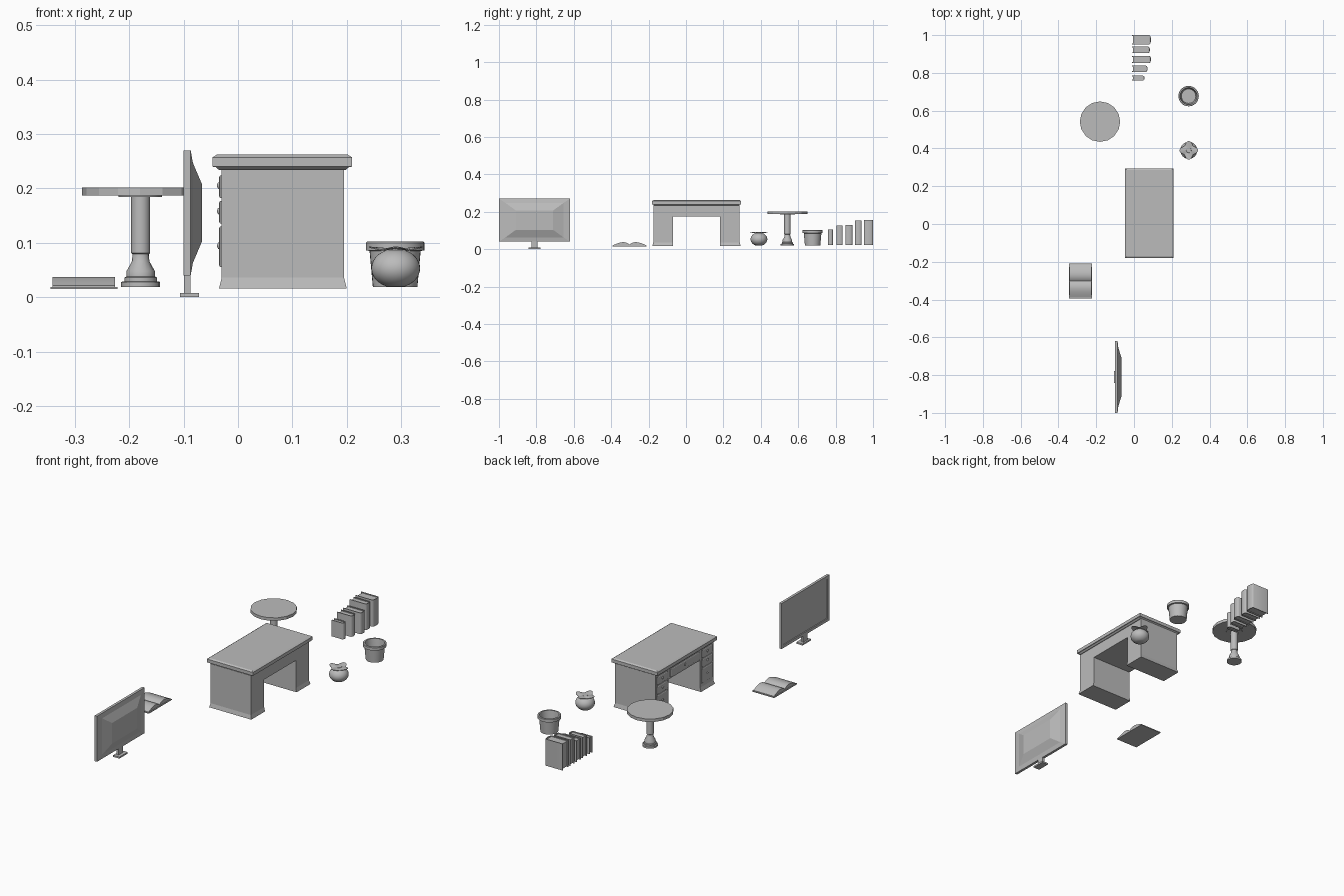
import bpy, bmesh, math
from math import cos, sin, pi

if "Cube" in bpy.data.objects:
    bpy.data.objects.remove(bpy.data.objects["Cube"], do_unlink=True)

grey = bpy.data.materials.new("plain grey")
grey.use_nodes = True
grey.diffuse_color = (0.5, 0.5, 0.5, 1)
grey.node_tree.nodes["Principled BSDF"].inputs["Base Color"].default_value = (0.5, 0.5, 0.5, 1)


def finish(name, bm, smooth=False):
    bmesh.ops.recalc_face_normals(bm, faces=bm.faces)
    me = bpy.data.meshes.new(name)
    bm.to_mesh(me)
    bm.free()
    me.materials.append(grey)
    ob = bpy.data.objects.new(name, me)
    bpy.context.collection.objects.link(ob)
    if smooth:
        bpy.ops.object.select_all(action='DESELECT')
        ob.select_set(True)
        bpy.context.view_layer.objects.active = ob
        bpy.ops.object.shade_smooth_by_angle(angle=math.radians(40))
    return ob


def loft(name, rings, smooth=False):
    """Skin a list of closed rings and cap both ends."""
    bm = bmesh.new()
    loops = [[bm.verts.new(p) for p in ring] for ring in rings]
    n = len(loops[0])
    for a, b in zip(loops, loops[1:]):
        for i in range(n):
            j = (i + 1) % n
            bm.faces.new((a[i], a[j], b[j], b[i]))
    bm.faces.new(loops[0])
    bm.faces.new(loops[-1])
    return finish(name, bm, smooth)


def rect(x0, x1, y0, y1, z):
    return [(x0, y0, z), (x1, y0, z), (x1, y1, z), (x0, y1, z)]


def rect_x(x, y, z, hy, hz):
    return [(x, y - hy, z - hz), (x, y + hy, z - hz), (x, y + hy, z + hz), (x, y - hy, z + hz)]


def box(name, x0, x1, y0, y1, z0, z1):
    return loft(name, [rect(x0, x1, y0, y1, z0), rect(x0, x1, y0, y1, z1)])


def turned(name, x, y, profile, sides=24, smooth=True):
    rings = [[(x + r * cos(2 * pi * i / sides), y + r * sin(2 * pi * i / sides), z)
              for i in range(sides)] for r, z in profile]
    return loft(name, rings, smooth)


def prism(name, outline, place, a, b, smooth=False):
    """Extrude a 2D outline from a to b along the axis chosen by place."""
    return loft(name, [[place(u, v, w) for u, v in outline] for w in (a, b)], smooth)


# Desk top with chamfered lips
slab = [(0.012, 0.234), (0.006, 0.239), (0, 0.24), (0, 0.257), (0.008, 0.262)]
loft("desk_top", [rect(-0.047 + d, 0.21 - d, -0.181 + d, 0.295 - d, z) for d, z in slab])

# Desk pedestals flare outwards at the floor
X0, X1 = -0.03, 0.195
for side, y_out, y_in, flare in (("front", -0.175, -0.07, -0.005), ("back", 0.287, 0.182, 0.005)):
    loft(side + "_pedestal", [rect(X0 - 0.005, X1 + 0.005, y_out + flare, y_in, 0.016),
                              rect(X0, X1, y_out, y_in, 0.036),
                              rect(X0, X1, y_out, y_in, 0.235)])
box("desk_crosspiece", X0, X1, -0.07, 0.182, 0.175, 0.235)


# Drawers with knobs
def drawer(name, y, half, z0, z1):
    zc, hz = (z0 + z1) / 2, (z1 - z0) / 2
    loft(name + "_front", [rect_x(X0, y, zc, half, hz), rect_x(X0 - 0.003, y, zc, half, hz),
                           rect_x(X0 - 0.005, y, zc, half - 0.004, hz - 0.004)])
    bm = bmesh.new()
    bmesh.ops.create_uvsphere(bm, u_segments=12, v_segments=8, radius=0.006)
    bmesh.ops.scale(bm, vec=(0.6, 1, 1), verts=bm.verts)
    bmesh.ops.translate(bm, vec=(X0 - 0.005, y, zc + 0.002), verts=bm.verts)
    finish(name + "_knob", bm, True)


rows = (("top", 0.182, 0.224), ("middle", 0.135, 0.177), ("bottom", 0.055, 0.13))
for side, y in (("front", -0.123), ("back", 0.235)):
    for label, z0, z1 in rows:
        drawer(f"{side}_{label}_drawer", y, 0.043, z0, z1)
drawer("centre_drawer", 0.056, 0.115, 0.182, 0.224)

# Round pedestal table
turned("table_top", -0.18, 0.542, [(0.107, 0.187), (0.107, 0.202)], 16, False)
turned("table_collar", -0.18, 0.542, [(0.04, 0.184), (0.04, 0.188)], 16)
turned("table_stem", -0.179, 0.542,
       [(0.036, 0.019), (0.036, 0.028), (0.03, 0.029), (0.03, 0.036), (0.026, 0.038),
        (0.026, 0.048), (0.016, 0.066), (0.015, 0.079), (0.0175, 0.081), (0.0175, 0.188)], 16)

# Monitor: recessed screen on one side, stepped bulge on the other
MY, MZ = -0.81, 0.155
loft("monitor_case", [rect_x(-0.097, MY, MZ, 0.174, 0.099), rect_x(-0.1, MY, MZ, 0.176, 0.101),
                      rect_x(-0.1, MY, MZ, 0.19, 0.115), rect_x(-0.087, MY, MZ, 0.19, 0.115),
                      rect_x(-0.083, MY, MZ, 0.155, 0.092), rect_x(-0.066, MY, MZ, 0.1, 0.052)])
box("monitor_neck", -0.099, -0.087, MY - 0.017, MY + 0.017, 0.006, 0.042)
box("monitor_foot", -0.107, -0.072, MY - 0.033, MY + 0.033, 0, 0.008)

# Open book: flat cover and two arched page blocks
BY = -0.302
box("open_book_cover", -0.345, -0.222, BY - 0.092, BY + 0.092, 0.015, 0.019)
for label, s in (("front", -1), ("back", 1)):
    arch = [(0, 0.019), (0, 0.025)]
    arch += [(0.088 * t / 10, 0.025 - 0.004 * t / 10 + 0.014 * sin(pi * (t / 10) ** 0.8))
             for t in range(1, 11)]
    arch.append((0.088, 0.019))
    prism(label + "_pages", arch, lambda u, v, w: (w, BY + s * u, v), -0.341, -0.226, True)

# Round vase
VX, VY = 0.29, 0.39
ball = [(0.045 * sin(a), 0.053 - 0.036 * cos(a)) for a in [pi * k / 16 for k in range(2, 15)]]
turned("vase_body", VX, VY, ball, 32)
turned("vase_neck", VX, VY, [(0.018, 0.08), (0.015, 0.087), (0.013, 0.091)], 24)

# Ruffled four-lobed lip of the vase
bm = bmesh.new()
N = 48
loops = []
for t, lift in ((0, 0), (0.5, 0), (1, 0), (1, 0.002), (0.5, 0.002), (0, 0.002)):
    ring = []
    for i in range(N):
        a = 2 * pi * i / N
        wave = cos(4 * a)
        r = 0.013 + t * (0.028 + 0.008 * wave)
        ring.append(bm.verts.new((VX + r * cos(a), VY + r * sin(a), 0.088 + lift + 0.003 * t * wave)))
    loops.append(ring)
for k in range(len(loops)):
    p, q = loops[k], loops[(k + 1) % len(loops)]
    for i in range(N):
        j = (i + 1) % N
        bm.faces.new((p[i], p[j], q[j], q[i]))
finish("vase_lip", bm, True)

# Plant pot with a thick rim
turned("plant_pot", 0.289, 0.677,
       [(0.041, 0.019), (0.047, 0.085), (0.054, 0.086), (0.054, 0.1), (0.052, 0.102),
        (0.045, 0.102), (0.043, 0.085), (0.038, 0.03)], 32)


# Standing books: wrapped cover with rounded spine, pages set in
def standing_book(name, y0, y1, x1, z1):
    x0, z0, c = -0.01, 0.022, 0.004
    yc, h = (y0 + y1) / 2, (y1 - y0) / 2
    bulge = 0.008

    def arc(half, b, direction):
        angles = [pi * k / 8 - pi / 2 for k in range(9)]
        return [(x1 - bulge + b * cos(a), yc + half * sin(a)) for a in angles[::direction]]

    cover = [(x0, yc - h)] + arc(h, bulge, 1) + [(x0, yc + h), (x0, yc + h - c)]
    cover += arc(h - c, bulge - c, -1) + [(x0, yc - h + c)]
    prism(name + "_cover", cover, lambda u, v, w: (u, v, w), z0, z1, True)
    box(name + "_pages", x0 + 0.005, x1 - bulge + 0.001, yc - h + c, yc + h - c, z0 + 0.004, z1 - 0.004)


books = (("smallest", 0.76, 0.785, 0.056, 0.104), ("small", 0.805, 0.838, 0.072, 0.127),
         ("medium", 0.853, 0.889, 0.09, 0.129), ("large", 0.904, 0.939, 0.084, 0.153),
         ("largest", 0.951, 1.0, 0.09, 0.156))
for size, *dims in books:
    standing_book(size + "_book", *dims)
